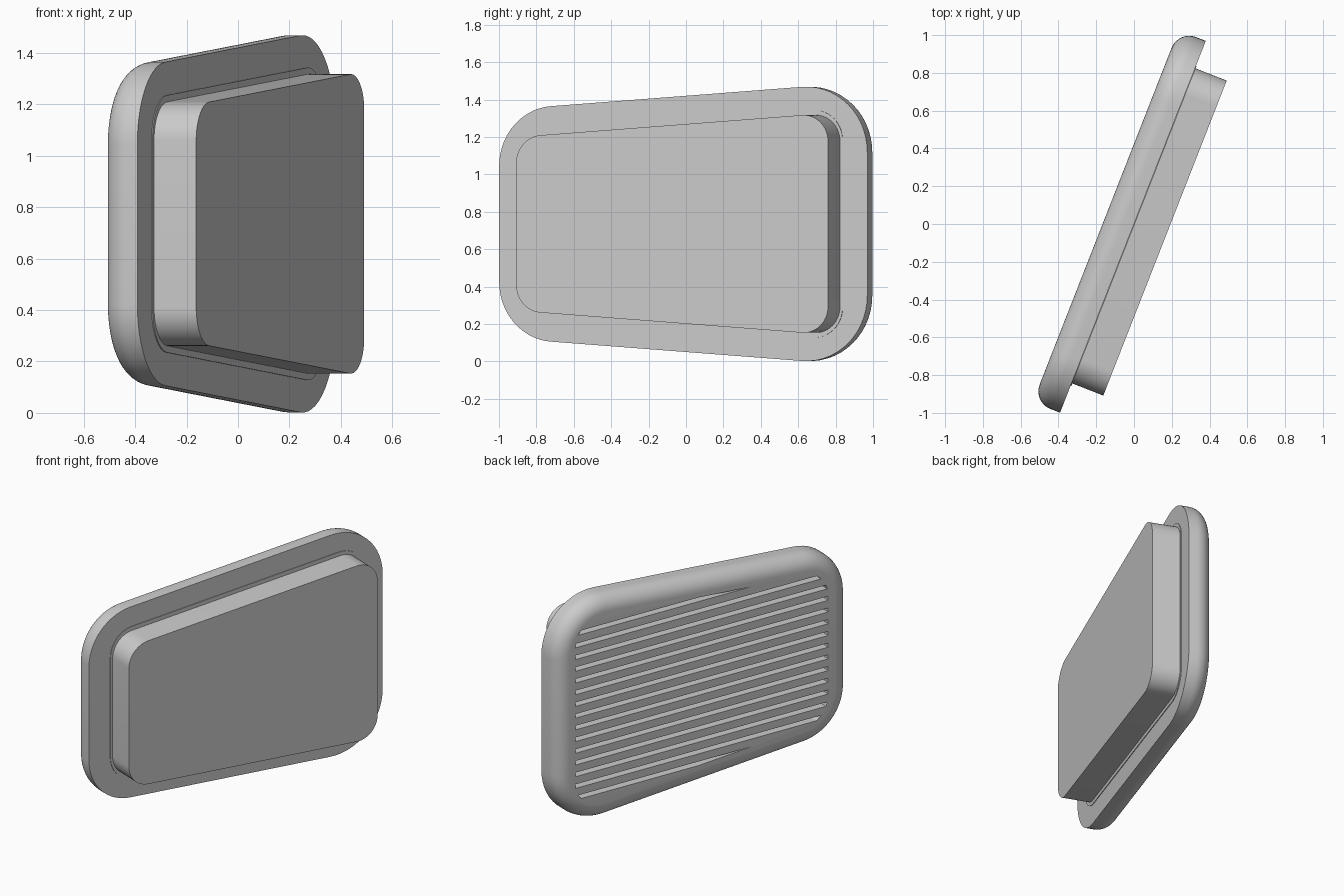
import bpy, bmesh, math

cube = bpy.data.objects.get("Cube")
if cube:
    bpy.data.objects.remove(cube)

TURN = math.radians(68.6)   # heading of the tilted panel
MID = 0.735                 # height of the panel's centre line
SLOPE = 0.0716              # taper of the top and bottom edges

grey = bpy.data.materials.new("light_grey")
grey.use_nodes = True
grey.diffuse_color = (0.6, 0.6, 0.6, 1)
grey.node_tree.nodes["Principled BSDF"].inputs["Base Color"].default_value = (0.6, 0.6, 0.6, 1)


def outline(x0, x1, half, r0, r1, inset=0.0, steps=14):
    """Tapered rounded outline (x, z), symmetric about z = 0."""
    x0, x1, r0, r1 = x0 + inset, x1 - inset, r0 - inset, r1 - inset
    tilt = math.atan(SLOPE)
    stretch = math.sqrt(1 + SLOPE ** 2)
    upper = []
    for cx, r, start, end in ((x1 - r1, r1, 0, math.pi / 2 + tilt),
                              (x0 + r0, r0, math.pi / 2 + tilt, math.pi)):
        cz = half + SLOPE * cx - (inset + r) * stretch
        for i in range(steps + 1):
            a = start + (end - start) * i / steps
            upper.append((cx + r * math.cos(a), cz + r * math.sin(a)))
    return upper + [(x, -z) for x, z in reversed(upper)]


def loft(bm, rings):
    """Skin a list of (depth, outline) rings and cap both ends."""
    loops = [[bm.verts.new((x, y, z)) for x, z in pts] for y, pts in rings]
    n = len(loops[0])
    for a, b in zip(loops, loops[1:]):
        for i in range(n):
            j = (i + 1) % n
            bm.faces.new((a[i], a[j], b[j], b[i]))
    bm.faces.new(loops[0])
    bm.faces.new(loops[-1])


def make_object(name, bm):
    bmesh.ops.recalc_face_normals(bm, faces=bm.faces)
    mesh = bpy.data.meshes.new(name)
    bm.to_mesh(mesh)
    bm.free()
    mesh.materials.append(grey)
    obj = bpy.data.objects.new(name, mesh)
    bpy.context.collection.objects.link(obj)
    obj.location.z = MID
    obj.rotation_euler.z = TURN
    return obj


def prism(name, y0, y1, pts):
    bm = bmesh.new()
    loft(bm, [(y0, pts), (y1, pts)])
    return make_object(name, bm)


# Outer flange: square front edge, rounded back edge
bm = bmesh.new()
thick, round_r = 0.155, 0.1
rings = [(0, 0)]
for i in range(11):
    a = math.pi / 2 * i / 10
    rings.append((thick - round_r + round_r * math.sin(a), round_r * (1 - math.cos(a))))
loft(bm, [(y, outline(-1.073, 1.041, 0.685, 0.32, 0.35, d)) for y, d in rings])
flange = make_object("flange", bm)

# Raised front block and the thin collar round its foot
block = prism("front_block", -0.18, 0.02, outline(-0.905, 0.886, 0.529, 0.15, 0.14))
opening = outline(-0.92, 0.9, 0.555, 0.17, 0.16)
collar = prism("block_collar", -0.004, 0.01, opening)

# Horizontal grille slots, trimmed to the opening's outline
cut = bmesh.new()
for k in range(-7, 8):
    slot = bmesh.new()
    loft(slot, [(0.07, opening), (0.2, opening)])
    for side in (-1, 1):
        res = bmesh.ops.bisect_plane(
            slot, geom=slot.verts[:] + slot.edges[:] + slot.faces[:],
            plane_co=(0, 0, k * 0.0775 + side * 0.0135), plane_no=(0, 0, side),
            clear_outer=True)
        rim = [e for e in slot.edges if e.is_boundary]
        bmesh.ops.holes_fill(slot, edges=rim, sides=0)
    bmesh.ops.recalc_face_normals(slot, faces=slot.faces)
    tmp = bpy.data.meshes.new("slot")
    slot.to_mesh(tmp)
    slot.free()
    cut.from_mesh(tmp)
    bpy.data.meshes.remove(tmp)
cutter = make_object("slot_cutter", cut)
cutter.hide_render = True

mod = flange.modifiers.new("grille_slots", "BOOLEAN")
mod.operation = "DIFFERENCE"
mod.solver = "EXACT"
mod.object = cutter
bpy.ops.object.select_all(action="DESELECT")
bpy.context.view_layer.objects.active = flange
flange.select_set(True)
bpy.ops.object.modifier_apply(modifier=mod.name)
bpy.data.objects.remove(cutter)

# Smooth curved edges, keep the corners crisp
for obj in (flange, block, collar):
    obj.select_set(True)
bpy.ops.object.shade_smooth_by_angle(angle=math.radians(30))
